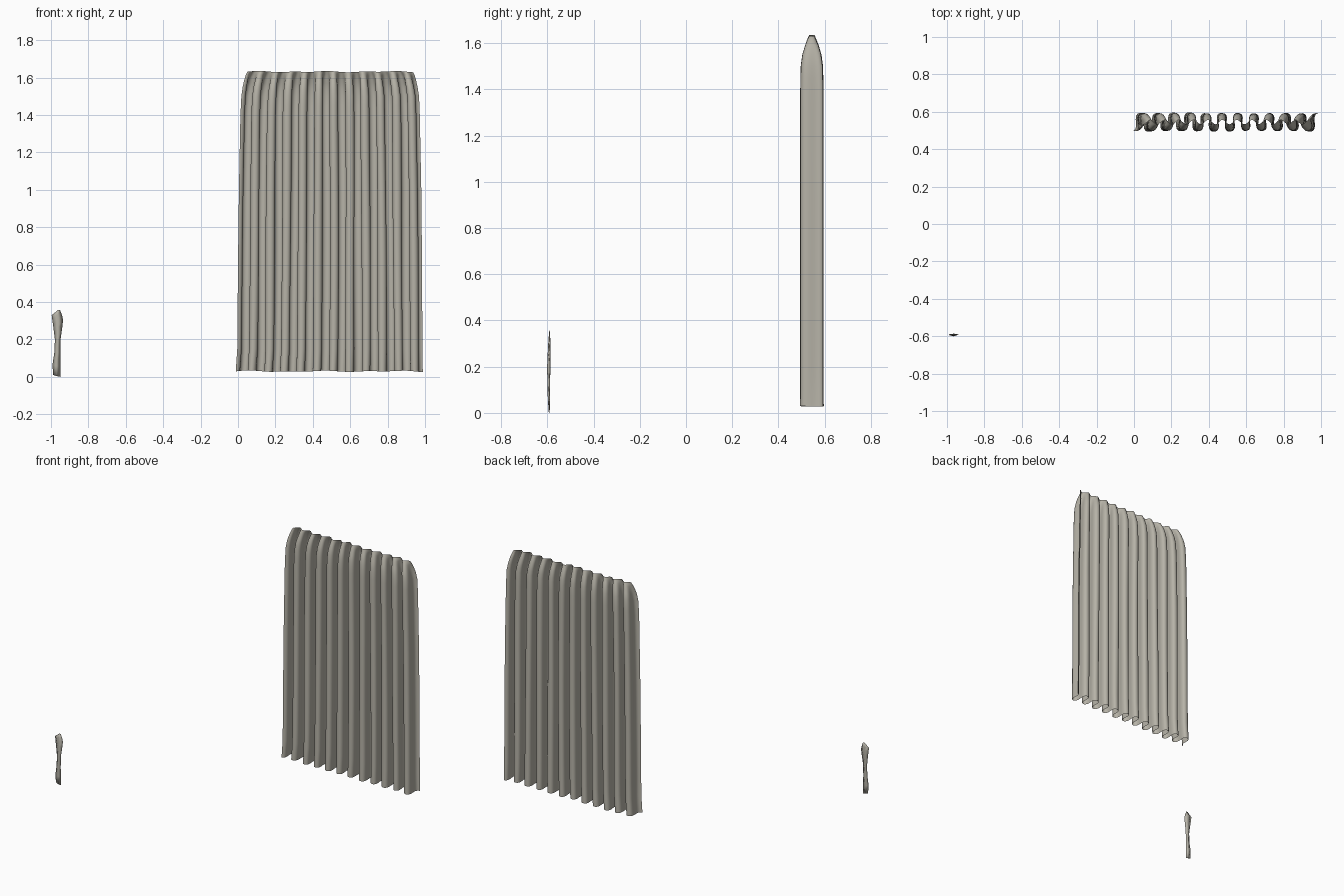
import bpy, bmesh, math, random

if "Cube" in bpy.data.objects:
    bpy.data.objects.remove(bpy.data.objects["Cube"])

random.seed(4)
cloth = bpy.data.materials.new("warm grey cloth")
cloth.diffuse_color = (0.47, 0.45, 0.39, 1)
cloth.use_nodes = True
cloth.node_tree.nodes["Principled BSDF"].inputs["Base Color"].default_value = cloth.diffuse_color


def interp(table, z):
    """Piecewise linear lookup of a row of values by height."""
    for a, b in zip(table, table[1:]):
        if z <= b[0]:
            t = max(0, (z - a[0]) / (b[0] - a[0]))
            return [p + (q - p) * t for p, q in zip(a[1:], b[1:])]
    return table[-1][1:]


def make_object(name, bm):
    mesh = bpy.data.meshes.new(name)
    bm.to_mesh(mesh)
    bm.free()
    mesh.materials.append(cloth)
    ob = bpy.data.objects.new(name, mesh)
    bpy.context.collection.objects.link(ob)
    for p in mesh.polygons:
        p.use_smooth = True
    return ob


# Pleated curtain: a serpentine sheet, gathered to a thin band at the top
FOLDS, STEPS = 11.5, 24
# height, left x, right x, half depth, fold overhang
OUTLINE = [(0.03, -0.012, 0.988, 0.052, 0.009), (0.15, -0.004, 0.986, 0.051, 0.0105),
           (0.6, 0.0, 0.984, 0.051, 0.011), (1.0, 0.005, 0.98, 0.051, 0.011),
           (1.4, 0.013, 0.972, 0.051, 0.011), (1.5, 0.018, 0.968, 0.049, 0.0105),
           (1.55, 0.025, 0.96, 0.042, 0.009), (1.59, 0.034, 0.951, 0.03, 0.006),
           (1.615, 0.042, 0.945, 0.02, 0.002), (1.632, 0.05, 0.937, 0.012, 0.0)]
heights = [0.03, 0.06, 0.1, 0.15, 0.25, 0.4, 0.55, 0.7, 0.85, 1.0, 1.15, 1.3, 1.4,
           1.45, 1.5, 1.53, 1.55, 1.57, 1.59, 1.605, 1.615, 1.625, 1.632]
count = int(FOLDS * STEPS)
wobble = [(random.uniform(0, 6.28), random.uniform(0.001, 0.004),
           random.uniform(0.9, 1.0)) for _ in range(26)]

bm = bmesh.new()
rows = []
for z in heights:
    left, right, depth, over = interp(OUTLINE, z)
    row = []
    for i in range(count + 1):
        u = i / count
        p = u * FOLDS * 2 * math.pi
        # blend the sway of neighbouring folds so each one drifts differently
        k = u * FOLDS * 2
        k0, t = int(k), k - int(k)
        sway = sum(w * a * math.sin(3.2 * z + ph) for w, (ph, a, s) in
                   ((1 - t, wobble[k0]), (t, wobble[k0 + 1])))
        size = (1 - t) * wobble[k0][2] + t * wobble[k0 + 1][2]
        edge = min(1, 12 * u, 12 * (1 - u))
        x = left + (right - left) * u + over * math.sin(2 * p) + sway * edge
        y = 0.545 - depth * size * math.cos(p)
        lift = 0.004 * math.sin(7 * u + 1) * math.sin(23 * u) if z > 1.6 or z < 0.05 else 0
        row.append(bm.verts.new((x, y, z + lift)))
    rows.append(row)
for a, b in zip(rows, rows[1:]):
    for i in range(count):
        bm.faces.new((a[i], a[i + 1], b[i + 1], b[i]))
make_object("pleated_curtain", bm)

# Curtain tie: a thin twisted strip with a pinched waist and pointed top
# height, left x, right x, centre y, half thickness
TIE = [(0.004, -0.988, -0.948, -0.592, 0.002), (0.06, -0.992, -0.95, -0.593, 0.005),
       (0.13, -0.982, -0.95, -0.594, 0.006), (0.2, -0.979, -0.949, -0.594, 0.007),
       (0.27, -0.988, -0.939, -0.592, 0.006), (0.305, -0.993, -0.935, -0.591, 0.005),
       (0.33, -0.996, -0.941, -0.591, 0.003), (0.357, -0.963, -0.951, -0.591, 0.001)]
bm = bmesh.new()
rings = []
for z, l, r, cy, h in TIE:
    c = (l + r) / 2
    tilt = 0.02 * (0.5 - z / 0.36) if z < 0.1 else 0
    rings.append([bm.verts.new(v) for v in ((l, cy, z + tilt * 0.6), (c, cy - h, z),
                                            (r, cy, z - tilt * 0.4), (c, cy + h, z))])
for a, b in zip(rings, rings[1:]):
    for i in range(4):
        j = (i + 1) % 4
        bm.faces.new((a[i], a[j], b[j], b[i]))
bm.faces.new(rings[0][::-1])
bm.faces.new(rings[-1])
bmesh.ops.recalc_face_normals(bm, faces=bm.faces)
make_object("curtain_tie", bm)
